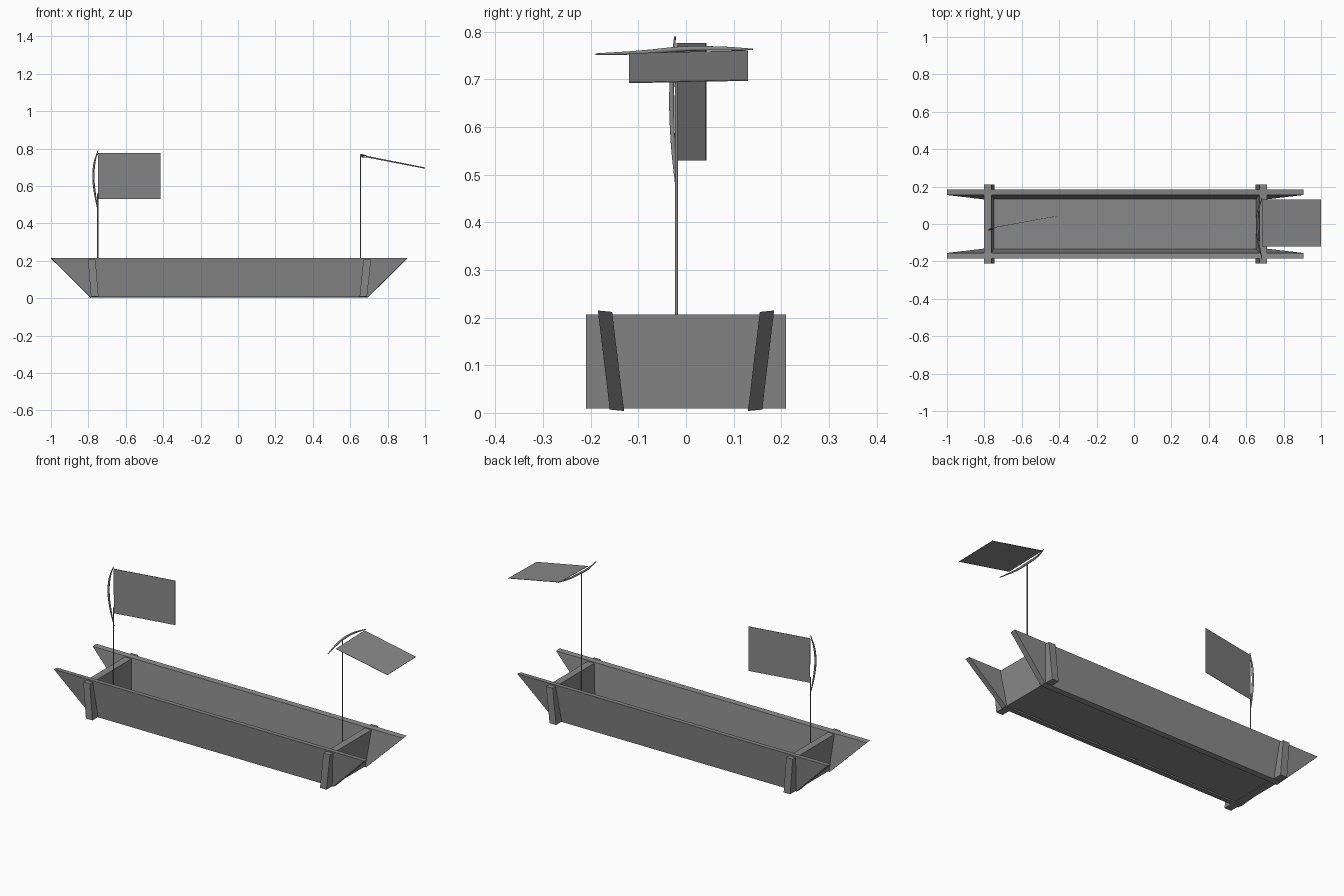
import bpy
import bmesh
from mathutils import Vector

cube = bpy.data.objects.get("Cube")
if cube:
    bpy.data.objects.remove(cube, do_unlink=True)

grey = bpy.data.materials.new("plain grey")
grey.use_nodes = True
COLOUR = (0.25, 0.25, 0.25, 1)
grey.diffuse_color = COLOUR
grey.node_tree.nodes["Principled BSDF"].inputs["Base Color"].default_value = COLOUR


def prism(name, outline, offset):
    """Extrude a flat outline along an offset into a closed solid."""
    bm = bmesh.new()
    face = bm.faces.new([bm.verts.new(p) for p in outline])
    if offset:
        grown = bmesh.ops.extrude_face_region(bm, geom=[face], use_keep_orig=True)
        moved = [v for v in grown["geom"] if isinstance(v, bmesh.types.BMVert)]
        bmesh.ops.translate(bm, verts=moved, vec=Vector(offset))
        bmesh.ops.recalc_face_normals(bm, faces=bm.faces)
    mesh = bpy.data.meshes.new(name)
    bm.to_mesh(mesh)
    bm.free()
    mesh.materials.append(grey)
    obj = bpy.data.objects.new(name, mesh)
    bpy.context.collection.objects.link(obj)
    return obj


def rod(name, points, radii, smooth=False):
    """Thin round bar through points, with a radius at each."""
    curve = bpy.data.curves.new(name, "CURVE")
    curve.dimensions = "3D"
    curve.bevel_depth = 1
    curve.bevel_resolution = 1
    curve.use_fill_caps = True
    curve.resolution_u = 4
    spline = curve.splines.new("BEZIER" if smooth else "POLY")
    pts = spline.bezier_points if smooth else spline.points
    pts.add(len(points) - 1)
    for p, co, r in zip(pts, points, radii):
        p.co = co if smooth else (*co, 1)
        p.radius = r
        if smooth:
            p.handle_left_type = p.handle_right_type = "AUTO"
    curve.materials.append(grey)
    obj = bpy.data.objects.new(name, curve)
    bpy.context.collection.objects.link(obj)


# Side boards, leaning outward, with raked ends
for side, s in (("right_hand", -1), ("left_hand", 1)):
    outline = [(-1, s * 0.185, 0.215), (0.905, s * 0.185, 0.215),
               (0.695, s * 0.16, 0.007), (-0.79, s * 0.16, 0.007)]
    prism(side + "_side_board", outline, (0, -s * 0.03, -0.003))

# End boards pass through the sides and lean outward
for name, bottom, top, thick in (("rear_end_board", -0.746, -0.762, -0.04),
                                 ("front_end_board", 0.65, 0.671, 0.04)):
    outline = [(bottom, -0.21, 0.009), (bottom, 0.21, 0.009),
               (top, 0.21, 0.207), (top, -0.21, 0.207)]
    prism(name, outline, (thick, 0, 0))

# Floor
prism("floor", [(-0.76, -0.136, 0.012), (0.665, -0.136, 0.012),
                (0.665, 0.136, 0.012), (-0.76, 0.136, 0.012)], (0, 0, 0.03))

# Poles
for name, x, top in (("rear_pole", -0.75, 0.56), ("front_pole", 0.655, 0.765)):
    rod(name, [(x, -0.02, 0.02), (x, -0.02, top)], [0.0035, 0.0035])

# Bowed yards that carry the flags
taper = [0.002, 0.005, 0.006, 0.005, 0.002]
rod("upright_yard", [(-0.747, -0.019, 0.46), (-0.765, -0.027, 0.56), (-0.773, -0.03, 0.65),
                     (-0.766, -0.028, 0.73), (-0.748, -0.023, 0.79)], taper, True)
rod("level_yard", [(0.685, -0.19, 0.753), (0.664, -0.09, 0.757), (0.658, -0.01, 0.764),
                   (0.664, 0.07, 0.765), (0.685, 0.14, 0.763)], taper, True)

# Flags
prism("upright_flag", [(-0.747, -0.02, 0.53), (-0.415, 0.041, 0.53),
                       (-0.415, 0.041, 0.776), (-0.75, -0.02, 0.776)], (0, 0.002, 0))
prism("level_flag", [(0.685, -0.12, 0.753), (1, -0.12, 0.692),
                     (1, 0.13, 0.697), (0.685, 0.13, 0.759)], (0, 0, 0.002))
